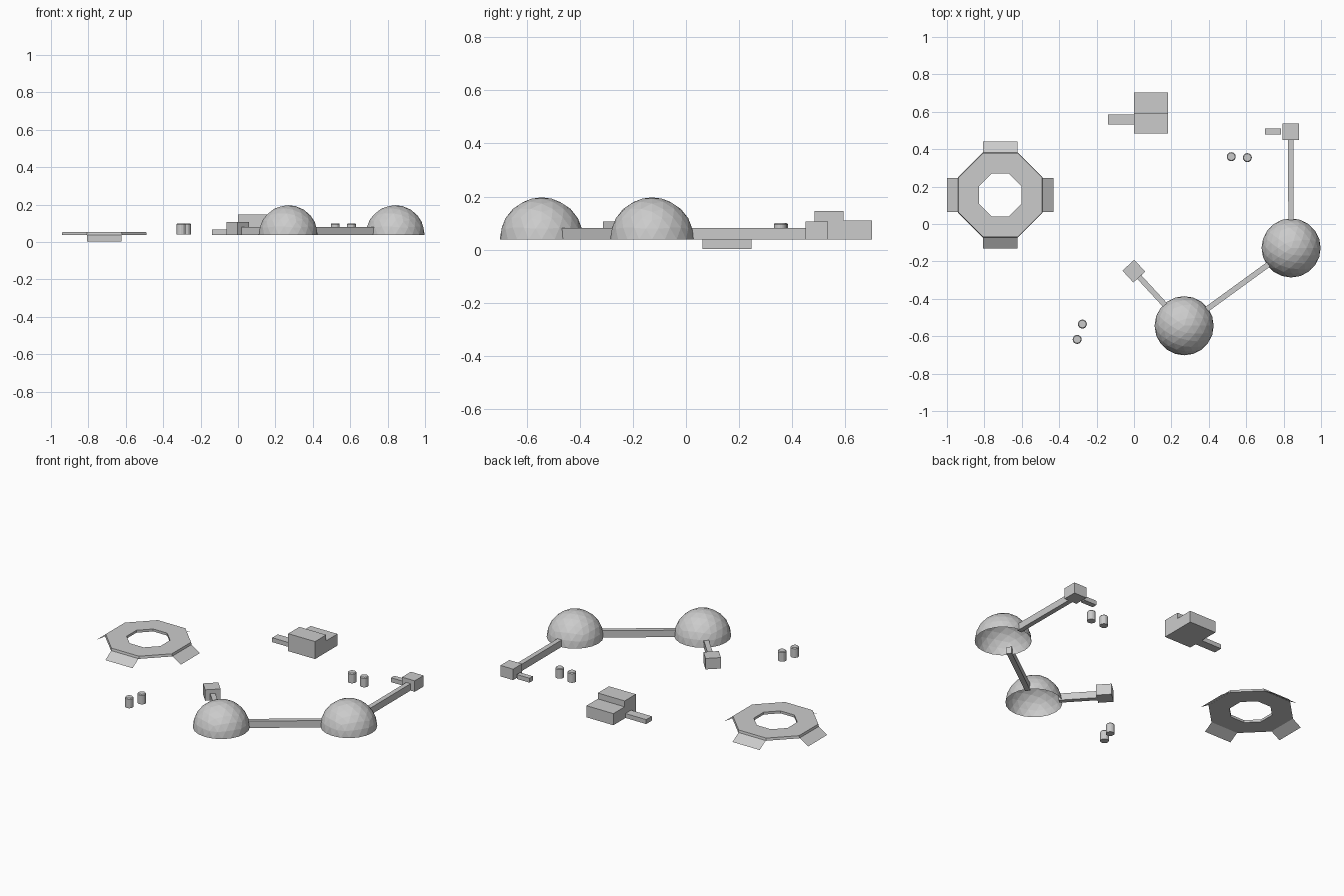
import bpy, bmesh, math
from mathutils import Vector, Matrix

if "Cube" in bpy.data.objects:
    bpy.data.objects.remove(bpy.data.objects["Cube"])

BASE = 0.039


def finish(name, bm):
    mesh = bpy.data.meshes.new(name)
    bm.to_mesh(mesh)
    bm.free()
    ob = bpy.data.objects.new(name, mesh)
    bpy.context.collection.objects.link(ob)
    return ob


def box(name, cx, cy, sx, sy, top, angle=0.0, bottom=BASE):
    bm = bmesh.new()
    bmesh.ops.create_cube(bm, size=1)
    m = (Matrix.Translation((cx, cy, (top + bottom) / 2)) @ Matrix.Rotation(angle, 4, 'Z')
         @ Matrix.Diagonal((sx, sy, top - bottom, 1)))
    bmesh.ops.transform(bm, matrix=m, verts=bm.verts)
    return finish(name, bm)


def dome(name, c, r):
    # Open half of an icosphere
    bm = bmesh.new()
    bmesh.ops.create_icosphere(bm, subdivisions=3, radius=r)
    bmesh.ops.bisect_plane(bm, geom=bm.verts[:] + bm.edges[:] + bm.faces[:],
                           plane_co=(0, 0, 0), plane_no=(0, 0, 1), clear_inner=True)
    bmesh.ops.translate(bm, vec=(c[0], c[1], BASE), verts=bm.verts)
    return finish(name, bm)


def corridor(name, a, b, trim_a, trim_b):
    a, b = Vector(a), Vector(b)
    d = (b - a).normalized()
    a, b = a + d * trim_a, b - d * trim_b
    mid = (a + b) / 2
    return box(name, mid.x, mid.y, (b - a).length, 0.029, 0.081, math.atan2(d.y, d.x))


def barrel(name, x, y):
    # Short tank with a small chamfer at the top rim
    bm = bmesh.new()
    n = 16
    rings = []
    for r, z in ((0.024, 0.040), (0.024, 0.095), (0.020, 0.100)):
        rings.append([bm.verts.new((x + r * math.cos(2 * math.pi * i / n),
                                    y + r * math.sin(2 * math.pi * i / n), z)) for i in range(n)])
    for lo, hi in zip(rings, rings[1:]):
        for i in range(n):
            j = (i + 1) % n
            bm.faces.new((lo[i], lo[j], hi[j], hi[i]))
    bm.faces.new(rings[0][::-1])
    bm.faces.new(rings[-1])
    return finish(name, bm)


# Landing pad: octagonal ring slab
PX, PY = -0.715, 0.155


def octagon(bm, apothem, z):
    r = apothem / math.cos(math.pi / 8)
    return [bm.verts.new((PX + r * math.cos(math.pi * (i + .5) / 4),
                          PY + r * math.sin(math.pi * (i + .5) / 4), z)) for i in range(8)]


bm = bmesh.new()
loops = [octagon(bm, 0.227, 0.038), octagon(bm, 0.224, 0.053),
         octagon(bm, 0.114, 0.053), octagon(bm, 0.114, 0.038)]
for k in range(4):
    a, b = loops[k], loops[(k + 1) % 4]
    for i in range(8):
        j = (i + 1) % 8
        bm.faces.new((a[i], a[j], b[j], b[i]))
finish("landing_pad", bm)

# Four thin sloping ramps
for k in range(4):
    bm = bmesh.new()
    vs = [bm.verts.new(p) for p in ((0.225, -0.092, 0.04), (0.285, -0.092, 0.003),
                                    (0.285, 0.092, 0.003), (0.225, 0.092, 0.04))]
    bm.faces.new(vs)
    m = Matrix.Translation((PX, PY, 0)) @ Matrix.Rotation(k * math.pi / 2, 4, 'Z')
    bmesh.ops.transform(bm, matrix=m, verts=bm.verts)
    finish(f"pad_ramp_{k + 1}", bm)

# Domes, airlocks and connecting corridors
FRONT, RIGHT = (0.268, -0.544), (0.840, -0.128)
LOCK_A, LOCK_B = (-0.001, -0.252), (0.838, 0.493)
dome("front_dome", FRONT, 0.158)
dome("right_dome", RIGHT, 0.158)
d = Vector(FRONT) - Vector(LOCK_A)
box("front_airlock", *LOCK_A, 0.086, 0.086, 0.106, math.atan2(d.y, d.x))
box("back_airlock", *LOCK_B, 0.086, 0.086, 0.106)
box("airlock_step", 0.744, 0.495, 0.086, 0.032, 0.066)
corridor("dome_corridor", FRONT, RIGHT, 0.14, 0.14)
corridor("front_corridor", FRONT, LOCK_A, 0.14, 0.043)
corridor("back_corridor", RIGHT, LOCK_B, 0.14, 0.043)

# Stepped garage building with entry ramp
box("garage_tall", 0.091, 0.539, 0.182, 0.108, 0.146)
box("garage_low", 0.091, 0.6475, 0.182, 0.109, 0.110)
box("garage_entry", -0.07, 0.558, 0.14, 0.054, 0.066)

# Storage tanks
for i, p in enumerate(((-0.276, -0.535), (-0.304, -0.617), (0.520, 0.360), (0.606, 0.355))):
    barrel(f"tank_{i + 1}", *p)

for ob in bpy.context.collection.objects:
    bm = bmesh.new()
    bm.from_mesh(ob.data)
    if "ramp" not in ob.name:
        bmesh.ops.recalc_face_normals(bm, faces=bm.faces)
    bm.to_mesh(ob.data)
    bm.free()
